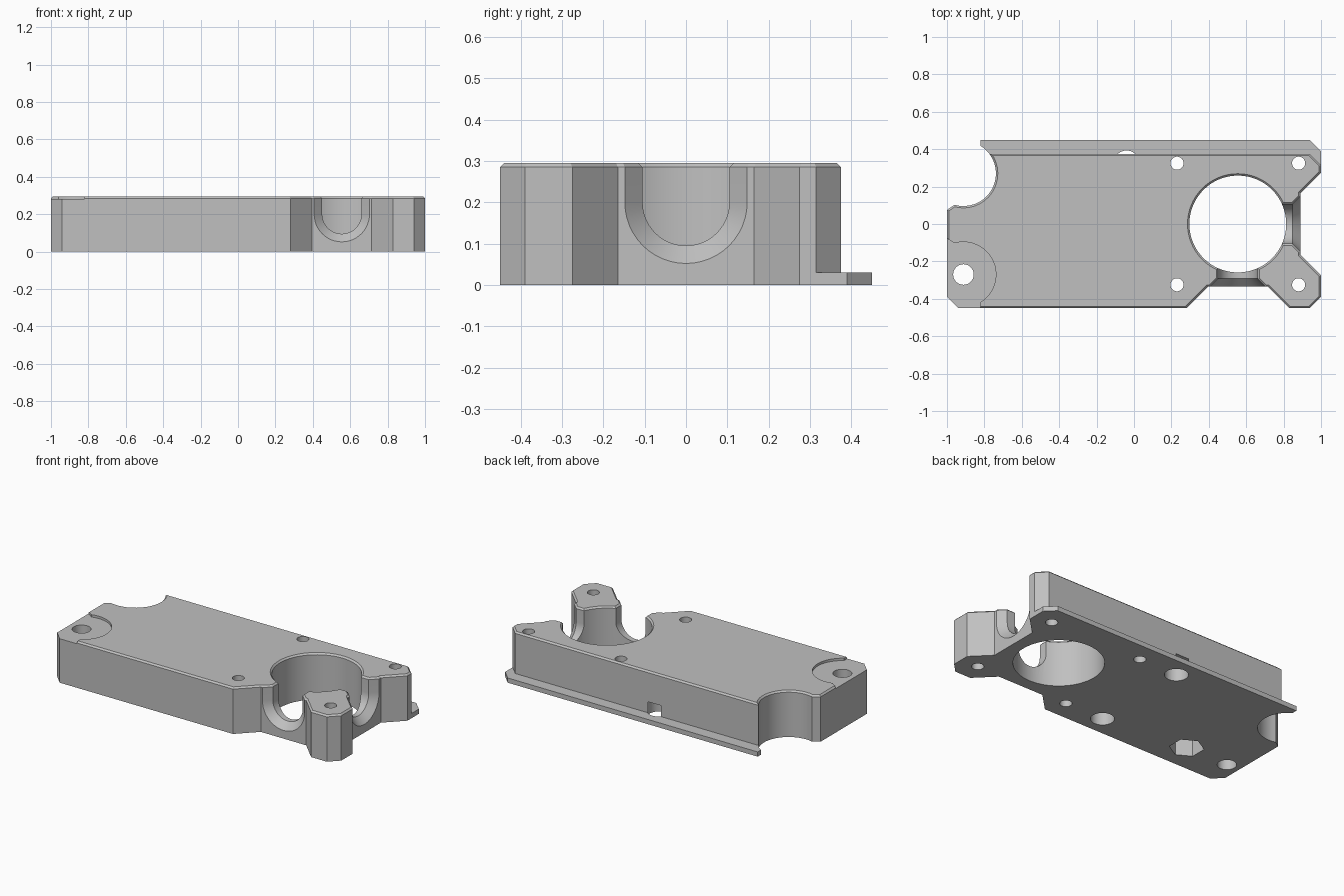
import bpy, bmesh
from math import cos, sin, radians, tau
from mathutils import Vector

HEIGHT, LIP, CHAMFER = 0.295, 0.03, 0.01
BORE = Vector((0.555, 0, 0))
WALL = 0.335            # distance from bore axis to the slotted walls

cube = bpy.data.objects.get("Cube")
if cube:
    bpy.data.objects.remove(cube, do_unlink=True)

grey = bpy.data.materials.new("plain grey")
grey.use_nodes = True
grey.diffuse_color = (0.53, 0.53, 0.53, 1)
for node in grey.node_tree.nodes:
    if node.type == 'BSDF_PRINCIPLED':
        node.inputs["Base Color"].default_value = grey.diffuse_color


def finish(name, bm):
    bmesh.ops.recalc_face_normals(bm, faces=bm.faces)
    mesh = bpy.data.meshes.new(name)
    bm.to_mesh(mesh)
    bm.free()
    mesh.materials.append(grey)
    obj = bpy.data.objects.new(name, mesh)
    bpy.context.collection.objects.link(obj)
    return obj


def loft(name, rings):
    """Closed solid through matching rings of points."""
    bm = bmesh.new()
    loops = [[bm.verts.new(p) for p in ring] for ring in rings]
    bm.faces.new(loops[0])
    bm.faces.new(loops[-1])
    for a, b in zip(loops, loops[1:]):
        for i in range(len(a)):
            j = (i + 1) % len(a)
            bm.faces.new((a[i], a[j], b[j], b[i]))
    return finish(name, bm)


def prism(name, outline, z0, z1):
    return loft(name, [[(x, y, z) for x, y in outline] for z in (z0, z1)])


def arc(cx, cy, r, a0, a1, n):
    angles = [radians(a0 + (a1 - a0) * i / n) for i in range(n + 1)]
    return [(cx + r * cos(a), cy + r * sin(a)) for a in angles]


def circle(cx, cy, r, n=64, start=0):
    return arc(cx, cy, r, start, start + 360, n)[:-1]


def select_only(obj):
    bpy.ops.object.select_all(action='DESELECT')
    obj.select_set(True)
    bpy.context.view_layer.objects.active = obj


def cut(obj, cutter, keep=False):
    cutter.hide_render = True
    select_only(obj)
    mod = obj.modifiers.new("cut", 'BOOLEAN')
    mod.operation = 'DIFFERENCE'
    mod.solver = 'EXACT'
    mod.object = cutter
    bpy.ops.object.modifier_apply(modifier=mod.name)
    if not keep:
        bpy.data.objects.remove(cutter, do_unlink=True)


def slot_cutter(direction):
    """U-shaped channel from the bore, flaring at the outer wall."""
    side = Vector((-direction.y, direction.x, 0))
    rings = []
    for dist, r in ((0.2, 0.105), (WALL - 0.043, 0.105), (WALL + 0.02, 0.168)):
        profile = [(-r, 0.4)] + arc(0, 0.2, r, 180, 360, 24) + [(r, 0.4)]
        rings.append([BORE + direction * dist + side * u + Vector((0, 0, z))
                      for u, z in profile])
    return loft("slot_cutter", rings)


# Body: plate outline with round corner notch and two recessed walls
notch = arc(-0.912, 0.27, 0.174, -106, 37, 16)
notch[-1] = (notch[-1][0], 0.375)
outline = [(-1, 0.075)] + notch + [
    (0.94, 0.375), (1, 0.315), (1, 0.275), (0.89, 0.165),
    (0.89, -0.165), (1, -0.275), (1, -0.39), (0.94, -0.45),
    (0.83, -0.45), (0.715, -0.335), (0.395, -0.335), (0.28, -0.45),
    (-0.94, -0.45), (-1, -0.39)]
body = prism("body", outline, 0, HEIGHT)

# Large bore and its two flared slots
cut(body, prism("bore_cutter", circle(BORE.x, 0, 0.259), -0.1, 0.5))
for direction in (Vector((1, 0, 0)), Vector((0, -1, 0))):
    cut(body, slot_cutter(direction))

# Chamfer around the top rim
bm = bmesh.new()
bm.from_mesh(body.data)
bmesh.ops.remove_doubles(bm, verts=bm.verts, dist=0.0002)
bm.normal_update()
rim = []
for e in bm.edges:
    if len(e.link_faces) == 2 and all(abs(v.co.z - HEIGHT) < 1e-4 for v in e.verts):
        lo, hi = sorted(f.normal.z for f in e.link_faces)
        if hi > 0.9 and abs(lo) < 0.3:
            rim.append(e)
bmesh.ops.bevel(bm, geom=rim, offset=CHAMFER, offset_type='OFFSET',
                segments=1, affect='EDGES', clamp_overlap=False)
bm.to_mesh(body.data)
bm.free()

# Shallow step around the corner screw
step = arc(-0.912, -0.27, 0.174, 106, -58, 20)
step += [(-0.82, -0.5), (-1.1, -0.5), (-1.1, -0.075), (-1, -0.075)]
cut(body, prism("step_cutter", step, 0.28, 0.4))

# Screw holes
holes = [(x, y, 0.035) for x in (0.23, 0.88) for y in (-0.325, 0.325)]
holes.append((-0.912, -0.27, 0.055))
for x, y, r in holes:
    cut(body, prism("hole_cutter", circle(x, y, r, 32), -0.1, 0.5))

# Lip along the back, at the base
lip_arc = arc(-0.912, 0.27, 0.174, 37, 58, 4)
lip_arc[0] = notch[-1]
lip = prism("back_lip", lip_arc + [
    (-0.82, 0.45), (0.94, 0.45), (1, 0.39), (1, 0.315), (0.94, 0.375)], 0, LIP)

# Pockets in the underside; the rear one breaks through the back wall
cut(body, prism("hex_cutter", circle(-0.615, -0.27, 0.1, 6, 30), -0.1, 0.13))
cut(body, prism("pocket_cutter", circle(-0.04, -0.325, 0.068, 48), -0.1, 0.1))
rear = prism("rear_pocket_cutter", circle(-0.04, 0.325, 0.068, 48), -0.1, 0.1)
cut(body, rear, keep=True)
cut(lip, rear)

for obj in (body, lip):
    select_only(obj)
    bpy.ops.object.shade_smooth_by_angle(angle=radians(25))
